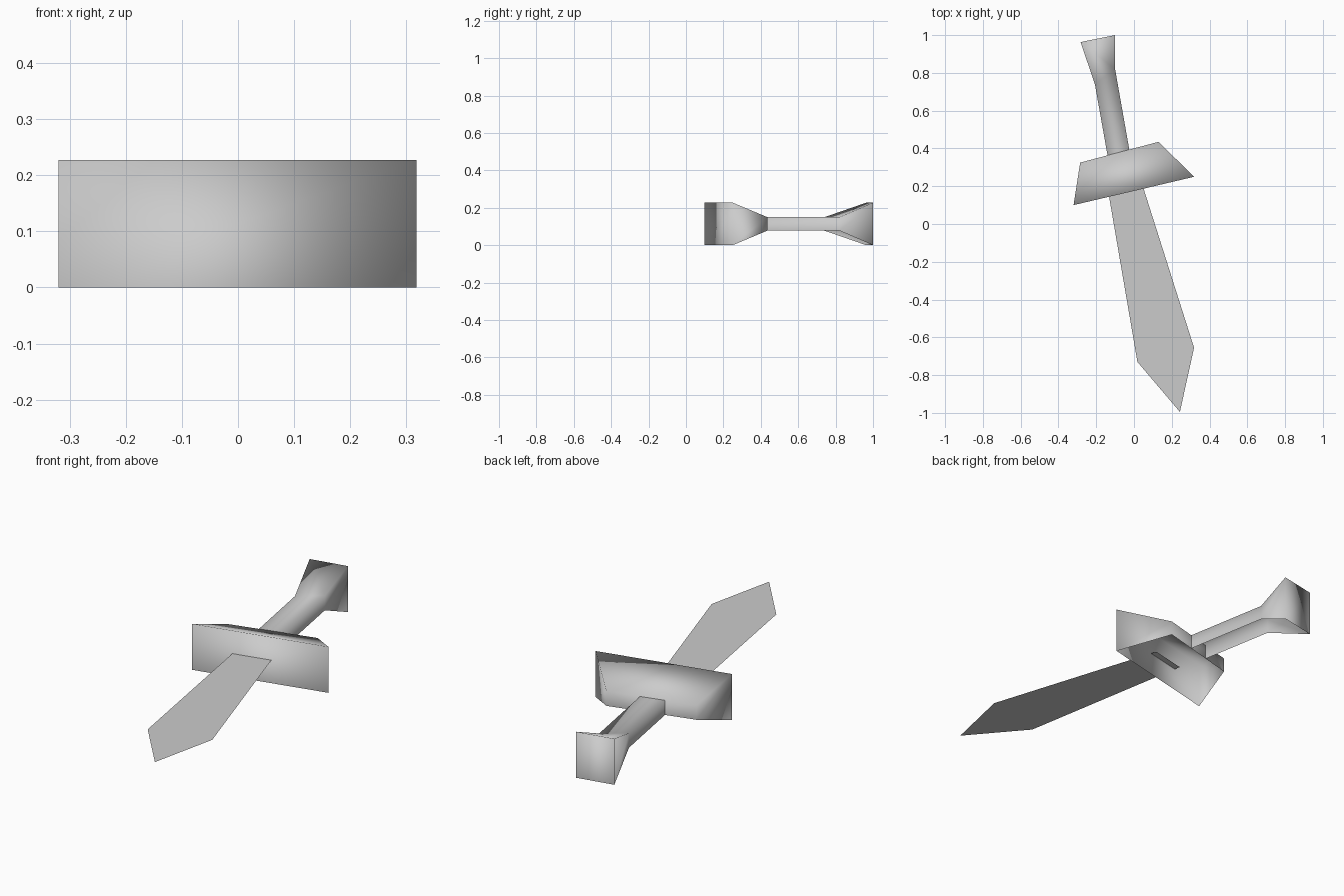
import bpy

if "Cube" in bpy.data.objects:
    bpy.data.objects.remove(bpy.data.objects["Cube"])

MID = 0.1135           # height of the flat centre plane
FULL, THIN = 0.1135, 0.036   # half heights of flared and slim sections

grey = bpy.data.materials.new("plain grey")
grey.diffuse_color = (0.6, 0.6, 0.6, 1)
grey.use_nodes = True
grey.node_tree.nodes["Principled BSDF"].inputs["Base Color"].default_value = grey.diffuse_color


def make(name, verts, faces, smooth=True):
    mesh = bpy.data.meshes.new(name)
    mesh.from_pydata(verts, [], faces)
    mesh.materials.append(grey)
    mesh.polygons.foreach_set("use_smooth", [smooth] * len(faces))
    obj = bpy.data.objects.new(name, mesh)
    bpy.context.collection.objects.link(obj)
    return obj


def open_shell(name, sections, cap_start, cap_end):
    """Loft (left xy, right xy, half height) sections, leaving the underside open."""
    verts, faces = [], []
    for left, right, h in sections:
        verts += [(*left, MID - h), (*left, MID + h), (*right, MID + h), (*right, MID - h)]
    for i in range(len(sections) - 1):
        a, b = 4 * i, 4 * i + 4
        for k in range(3):   # left wall, top, right wall
            faces.append((a + k, a + k + 1, b + k + 1, b + k))
    n = len(verts)
    if cap_start:
        faces.append((3, 2, 1, 0))
    if cap_end:
        faces.append((n - 4, n - 3, n - 2, n - 1))
    # sections run front to back, so flip everything to face outward
    return make(name, verts, [f[::-1] for f in faces])


# Cross guard: tall front plate tapering to a slim back
open_shell("guard", [((-0.32, 0.10), (0.318, 0.25), FULL),
                     ((-0.285, 0.325), (0.13, 0.435), THIN)], True, True)

# Grip with flared pommel
open_shell("grip_and_pommel", [((-0.14, 0.363), (-0.025, 0.394), THIN),
                               ((-0.207, 0.74), (-0.10, 0.82), THIN),
                               ((-0.283, 0.963), (-0.10, 1.0), FULL)], False, True)

# Flat sheet blade, its root buried slightly in the guard
outline = [(0.018, -0.73), (0.243, -0.995), (0.318, -0.655), (0.042, 0.215), (-0.137, 0.175)]
make("blade", [(x, y, MID) for x, y in outline], [(0, 1, 2, 3, 4)], False)
